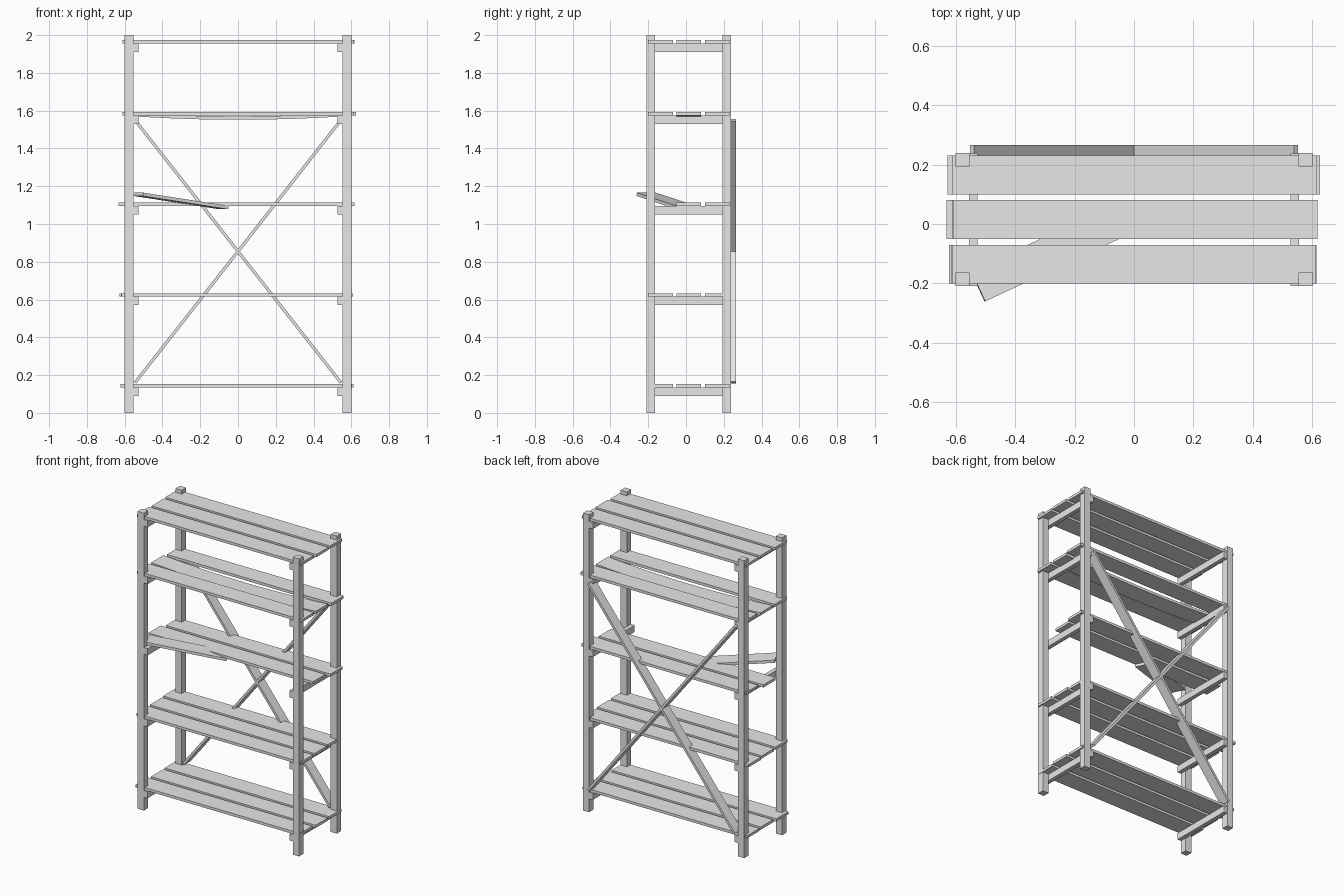
import bpy
import bmesh
from math import atan2, hypot, radians
from mathutils import Matrix, Euler

cube = bpy.data.objects.get("Cube")
if cube:
    bpy.data.objects.remove(cube, do_unlink=True)

# One plain grey for everything
grey = bpy.data.materials.new("plain grey")
grey.use_nodes = True
colour = (0.8, 0.8, 0.8, 1)
grey.diffuse_color = colour
grey.node_tree.nodes["Principled BSDF"].inputs["Base Color"].default_value = colour


def board(name, centre, size, rotation=(0, 0, 0), sag=0, cuts=0):
    """A box, optionally cut along x and bent downwards in the middle."""
    bm = bmesh.new()
    bmesh.ops.create_cube(bm, size=1, matrix=Matrix.Diagonal((*size, 1)))
    if cuts:
        long_edges = [e for e in bm.edges
                      if abs(e.verts[0].co.x - e.verts[1].co.x) > size[0] / 2]
        bmesh.ops.subdivide_edges(bm, edges=long_edges, cuts=cuts)
        for v in bm.verts:
            v.co.z -= sag * (1 - (2 * v.co.x / size[0]) ** 2)
    mesh = bpy.data.meshes.new(name)
    bm.to_mesh(mesh)
    bm.free()
    mesh.materials.append(grey)
    obj = bpy.data.objects.new(name, mesh)
    obj.location = centre
    obj.rotation_euler = Euler(rotation)
    bpy.context.collection.objects.link(obj)
    return obj


MID_Y = 0.015          # depth centre of the frame
POST = 0.046
THICK = 0.018
PLANK = (1.225, 0.13, THICK)

# Four upright posts
for side, x in (("right", -0.577), ("left", 0.577)):
    for end, y in (("front", -0.201), ("back", 0.201)):
        board(f"{end}_{side}_post", (x, MID_Y + y, 1), (POST, POST, 2))

# Shelves: height, and sideways shift of the front, middle and back planks
shelves = [
    (0.143, (-0.010, 0, -0.004)),
    (0.624, (-0.004, -0.008, -0.015)),
    (1.104, (None, -0.019, 0.005)),
    (1.583, (0.002, 0.002, 0.013)),
    (1.965, (0, 0.005, 0.002)),
]
rows = (("front", -0.15), ("middle", 0), ("back", 0.15))
for n, (z, shifts) in enumerate(shelves, 1):
    for (row, y), shift in zip(rows, shifts):
        if shift is None:
            continue
        sagging = n == 4 and row == "middle"
        board(f"shelf_{n}_{row}_plank", (shift, MID_Y + y, z), PLANK,
              sag=0.022 if sagging else 0, cuts=11 if sagging else 0)
    # Bearers between the front and back posts
    for side, x in (("right", -0.541), ("left", 0.541)):
        board(f"shelf_{n}_{side}_bearer", (x, MID_Y, z - 0.0315),
              (0.028, 0.446, 0.045))

# Loose plank that has fallen from the middle shelf
board("loose_plank", (-0.3, -0.105, 1.122), (0.502, 0.112, THICK),
      (0, radians(8), radians(25)))

# Crossed braces across the back
run, rise = 1.09, 1.39
for name, sign in (("rising_brace", -1), ("falling_brace", 1)):
    board(name, (0, 0.231, 0.855), (hypot(run, rise), 0.07, 0.016),
          (0, sign * atan2(rise, run), 0))
